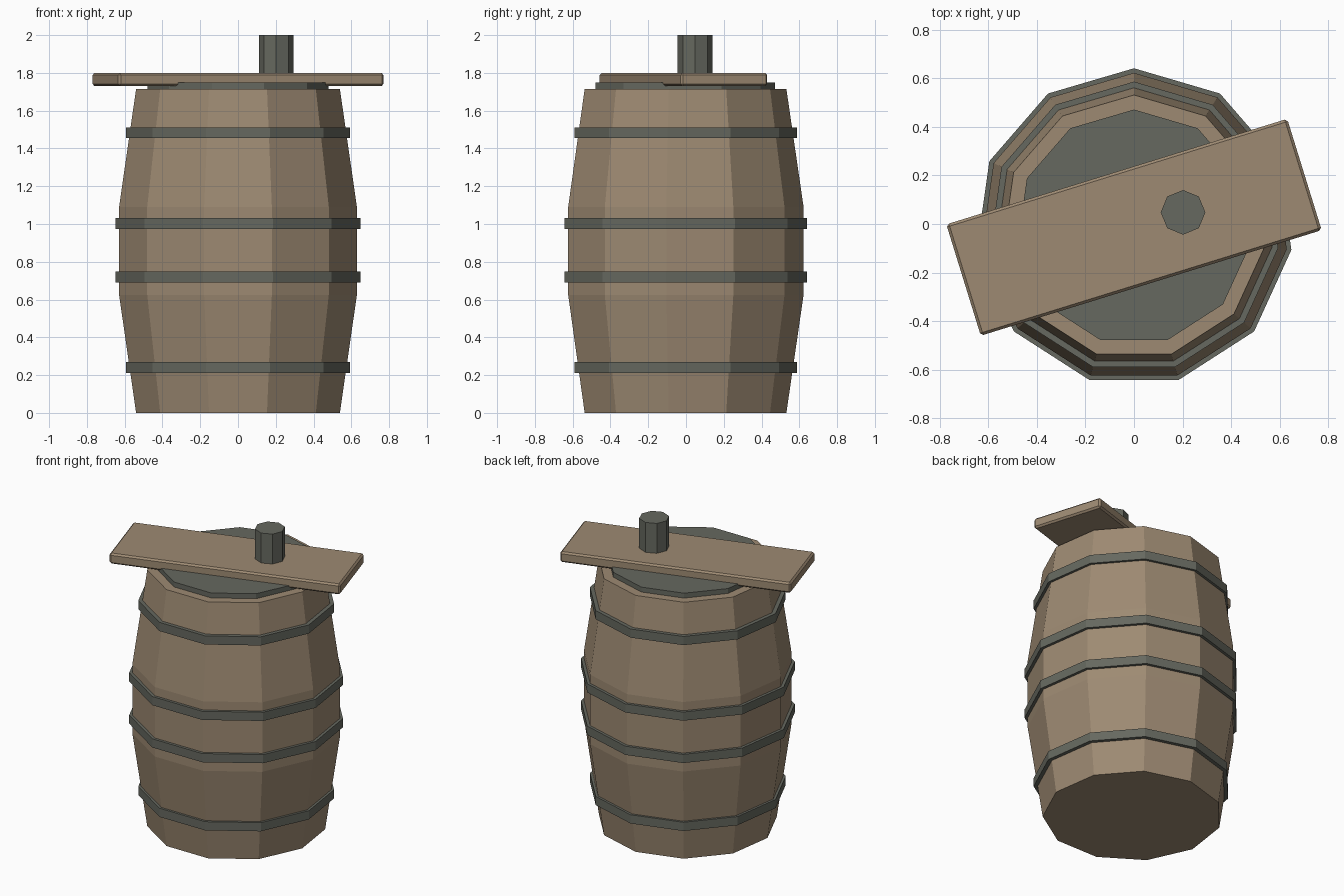
import bpy
import bmesh
import math

cube = bpy.data.objects.get("Cube")
if cube:
    bpy.data.objects.remove(cube, do_unlink=True)

CENTRE_Y = -0.0135
SIDES = 11


def material(name, colour):
    mat = bpy.data.materials.new(name)
    mat.use_nodes = True
    mat.diffuse_color = (*colour, 1)
    mat.node_tree.nodes["Principled BSDF"].inputs["Base Color"].default_value = (*colour, 1)
    return mat


wood = material("weathered wood", (0.34, 0.255, 0.17))
iron = material("dark iron", (0.132, 0.139, 0.115))


def add_object(name, bm, mat, location):
    bmesh.ops.recalc_face_normals(bm, faces=bm.faces)
    mesh = bpy.data.meshes.new(name)
    bm.to_mesh(mesh)
    bm.free()
    mesh.materials.append(mat)
    obj = bpy.data.objects.new(name, mesh)
    obj.location = location
    bpy.context.collection.objects.link(obj)
    return obj


def lathe(name, profile, sides, mat, x=0, y=CENTRE_Y, closed=False):
    """Turn (radius, height) pairs around z; cap the ends or close the loop."""
    bm = bmesh.new()
    rings = []
    for radius, z in profile:
        angles = [math.pi / 2 + math.tau * i / sides for i in range(sides)]
        rings.append([bm.verts.new((radius * math.cos(a), radius * math.sin(a), z))
                      for a in angles])
    pairs = list(zip(rings, rings[1:]))
    if closed:
        pairs.append((rings[-1], rings[0]))
    else:
        bm.faces.new(rings[0])
        bm.faces.new(rings[-1])
    for low, high in pairs:
        for i in range(sides):
            j = (i + 1) % sides
            bm.faces.new((low[i], low[j], high[j], high[i]))
    return add_object(name, bm, mat, (x, y, 0))


# Bulging wooden body
lathe("barrel_body", [(0.545, 0), (0.636, 0.625), (0.636, 1.09), (0.545, 1.715)], SIDES, wood)

# Iron hoops
hoops = {"bottom": (0.60, 0.24), "lower_middle": (0.655, 0.72),
         "upper_middle": (0.655, 1.003), "top": (0.60, 1.483)}
for place, (radius, z) in hoops.items():
    inner, low, high = radius - 0.06, z - 0.029, z + 0.029
    lathe(place + "_hoop", [(inner, low), (radius, low), (radius, high), (inner, high)],
          SIDES, iron, closed=True)

# Iron lid
lathe("lid", [(0.485, 1.70), (0.485, 1.748)], SIDES, iron)

# Slanted plank across the lid
bm = bmesh.new()
bmesh.ops.create_cube(bm, size=1)
bmesh.ops.scale(bm, vec=(1.47, 0.48, 0.07), verts=bm.verts)
bmesh.ops.bevel(bm, geom=bm.edges[:], offset=0.011, segments=1, affect='EDGES')
plank = add_object("plank", bm, wood, (0, CENTRE_Y, 1.765))
plank.rotation_euler.z = math.radians(17.2)

# Short iron peg on the plank
lathe("peg", [(0.092, 1.75), (0.092, 2.0)], 8, iron, x=0.202, y=0.048)
